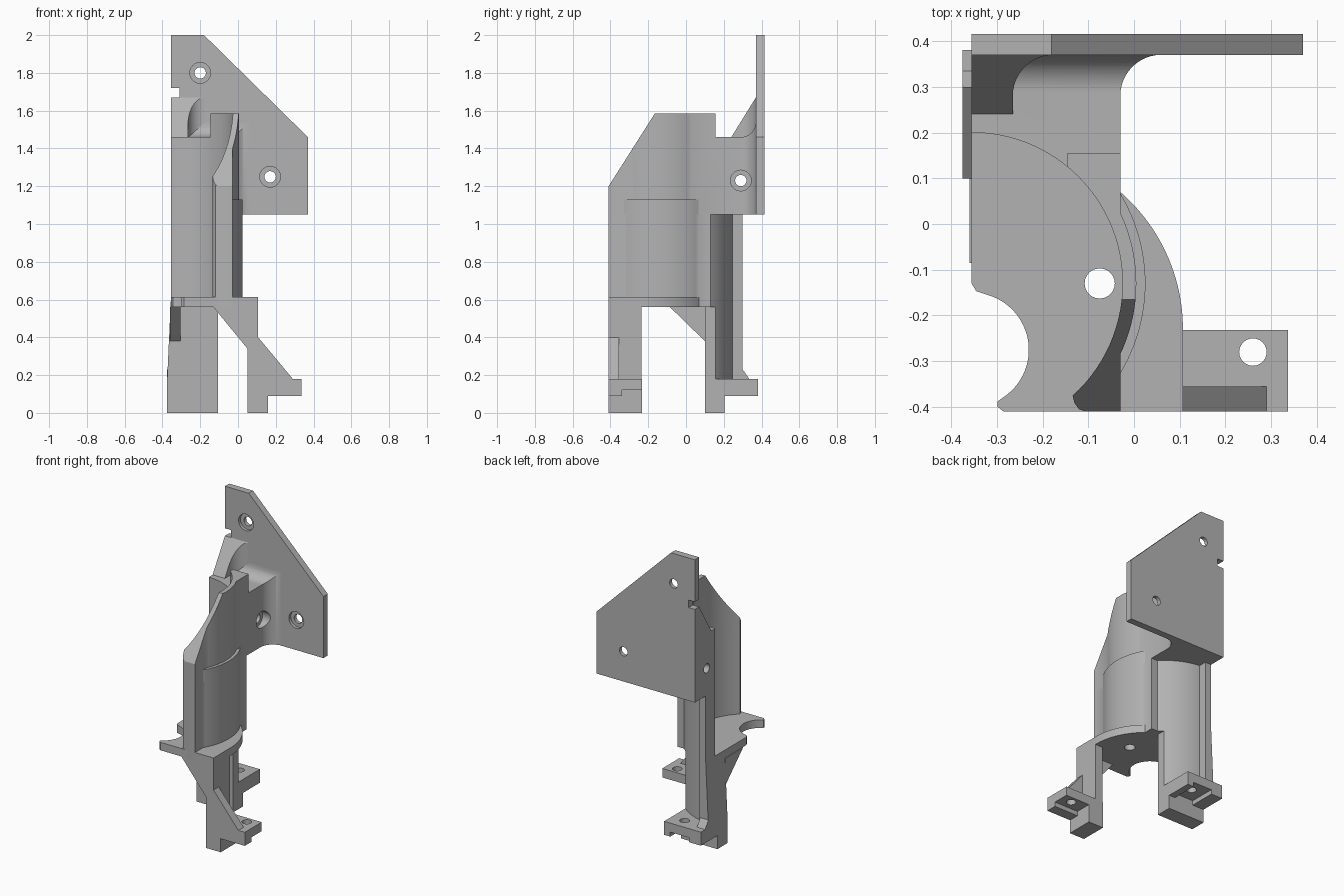
import bpy, bmesh, math
from mathutils import Vector

cube = bpy.data.objects.get("Cube")
if cube:
    bpy.data.objects.remove(cube, do_unlink=True)

grey = bpy.data.materials.new("plain grey")
grey.use_nodes = True
color = (0.45, 0.45, 0.45, 1)
grey.diffuse_color = color
grey.node_tree.nodes["Principled BSDF"].inputs["Base Color"].default_value = color

AXES = {"x": lambda a, b, c: (c, a, b),
        "y": lambda a, b, c: (a, c, b),
        "z": lambda a, b, c: (a, b, c)}


def arc(cx, cy, r, start, end, n=24):
    """Points on an arc, angles in degrees."""
    angles = [math.radians(start + (end - start) * i / n) for i in range(n + 1)]
    return [(cx + r * math.cos(t), cy + r * math.sin(t)) for t in angles]


def prism(name, axis, outline, low, high):
    """Extrude a 2D outline along an axis."""
    bm = bmesh.new()
    base = bm.faces.new([bm.verts.new(AXES[axis](a, b, low)) for a, b in outline])
    grown = bmesh.ops.extrude_face_region(bm, geom=[base])
    shift = Vector(AXES[axis](0, 0, high - low))
    bmesh.ops.translate(bm, vec=shift,
                        verts=[v for v in grown["geom"] if isinstance(v, bmesh.types.BMVert)])
    bmesh.ops.recalc_face_normals(bm, faces=bm.faces)
    mesh = bpy.data.meshes.new(name)
    bm.to_mesh(mesh)
    bm.free()
    mesh.materials.append(grey)
    obj = bpy.data.objects.new(name, mesh)
    bpy.context.collection.objects.link(obj)
    return obj


def box(name, x, y, z):
    return prism(name, "z", [(x[0], y[0]), (x[1], y[0]), (x[1], y[1]), (x[0], y[1])], *z)


def rod(axis, a, b, r, low, high):
    return prism("cutter", axis, arc(a, b, r, 0, 345, 23), low, high)


def combine(obj, others, operation="DIFFERENCE"):
    """Apply booleans and remove the helper solids."""
    for other in others:
        mod = obj.modifiers.new("cut", "BOOLEAN")
        mod.operation, mod.solver, mod.object = operation, "EXACT", other
        bpy.context.view_layer.update()
        mesh = bpy.data.meshes.new_from_object(
            obj.evaluated_get(bpy.context.evaluated_depsgraph_get()))
        obj.modifiers.clear()
        obj.data = mesh
        bpy.data.objects.remove(other, do_unlink=True)
    return obj


# Shared cavity cylinder: centre and radii
CX, CY, INNER, UPPER, LOWER = -0.355, -0.13, 0.33, 0.36, 0.38
SIDE, FRONT = -0.03, -0.41
cavity = arc(CX, CY, INNER, 90, -48, 40)
lip = [(-0.13, -0.392), (-0.12, -0.405), (-0.105, FRONT), (SIDE, FRONT)]


def bulge(r):
    """Outer shell where it swells past the flat side."""
    t = math.degrees(math.acos((SIDE - CX) / r))
    return arc(CX, CY, r, -t, t)


# Back plate with notch and two counterbored screw holes
plate = prism("back_plate", "y", [
    (-0.355, 1.05), (0.37, 1.05), (0.37, 1.46), (-0.18, 2), (-0.355, 2),
    (-0.355, 1.72), (-0.31, 1.72), (-0.31, 1.67), (-0.355, 1.67)], 0.37, 0.415)
for x, z in ((-0.2, 1.8), (0.17, 1.25)):
    combine(plate, [rod("y", x, z, 0.03, 0.3, 0.5), rod("y", x, z, 0.055, 0.3, 0.39)])

# Upper body, blended into the plate
fillet = arc(0.06, 0.28, 0.09, 180, 90, 12)
upper = prism("upper_body", "z",
              cavity + lip + bulge(UPPER) + fillet + [(-0.355, 0.37)], 1.05, 1.585)
combine(upper, [
    prism("cutter", "x", [(-0.165, 1.585), (-0.165, 1.7), (-0.6, 1.7), (-0.6, 0.9014)], -1, 1),
    prism("cutter", "x", [(0.155, 1.7), (0.155, 1.46)]
          + arc(0.29, 1.54, 0.08, -90, 0, 12) + [(0.37, 1.7)], -1, 1),
    box("cutter", (-0.5, -0.145), (-0.1, 0.2), (1.46, 1.7)),
    rod("x", 0.29, 1.23, 0.03, -0.5, 0.2),
    rod("x", 0.29, 1.23, 0.055, -0.06, 0.2)])

# Curved gusset between body and plate
gusset = prism("plate_gusset", "z", [(-0.355, 0.37), (-0.355, 0.24), (-0.265, 0.24)]
               + arc(-0.175, 0.28, 0.09, 180, 90, 12), 1.46, 1.67)
combine(gusset, [prism("cutter", "x", [(0.24, 1.46), (0.37, 1.67), (0.37, 1.8), (0.1, 1.8),
                                       (0.1, 1.46)], -1, 1)])

# Lower wall with a square rib, thin curved back and corner post
back_wall = arc(CX, CY, LOWER, 43, 83.2) + [(-0.31, 0.3), (-0.355, 0.3)]
prism("lower_wall", "z",
      cavity + lip + bulge(LOWER) + [(SIDE, 0.13)] + back_wall, 0.56, 1.05)
prism("wall_band", "z", bulge(LOWER) + bulge(INNER + 0.005)[::-1], 1.05, 1.13)

# Shelf with round cutout and hole
shelf = prism("shelf", "z", arc(CX, CY, INNER + 0.01, 90, 42)
              + [(SIDE, 0.075)] + arc(-0.29, -0.23, 0.397, 49, 0)
              + [(0.107, FRONT), (-0.285, FRONT), (-0.298, -0.4), (-0.298, -0.388)]
              + arc(-0.355, -0.275, 0.125, -58, 75)
              + [(-0.345, -0.147), (-0.355, -0.13)], 0.56, 0.613)
combine(shelf, [rod("z", -0.075, -0.13, 0.033, 0.4, 0.8)])

# Front leg, foot and braces
box("front_leg", (0.05, 0.107), (FRONT, -0.235), (0.18, 0.56))
foot = prism("front_foot", "y", [(0.05, 0), (0.16, 0), (0.16, 0.09), (0.337, 0.09),
                                 (0.337, 0.18), (0.05, 0.18)], FRONT, -0.232)
combine(foot, [rod("z", 0.26, -0.28, 0.03, -0.1, 0.4),
               box("cutter", (0.16, 0.4), (-0.34, -0.1), (0.05, 0.12))])
prism("front_foot_brace", "y", [(0.107, 0.18), (0.29, 0.18), (0.107, 0.4)], FRONT, -0.355)
prism("front_shelf_brace", "y", [(-0.13, 0.56), (0.05, 0.34), (0.05, 0.56)], FRONT, -0.355)

# Back leg, tapering on its outer side
leg = prism("back_leg", "z", [(-0.375, 0.1), (-0.105, 0.1)]
            + arc(CX, CY, LOWER, 48.9, 83.2) + [(-0.31, 0.3), (-0.375, 0.3)], 0.18, 0.613)
for v in leg.data.vertices:
    if v.co.x < -0.36 and v.co.z > 0.5:
        v.co.x = -0.355
foot = prism("back_foot", "x", [(0.1, 0), (0.205, 0), (0.205, 0.09), (0.38, 0.09),
                                (0.38, 0.18), (0.1, 0.18)], -0.375, -0.105)
combine(foot, [rod("z", -0.2, 0.3, 0.03, -0.1, 0.4),
               box("cutter", (-0.29, -0.15), (0.205, 0.5), (0.05, 0.12))])
prism("back_foot_brace", "x", [(0.3, 0.18), (0.335, 0.18), (0.3, 0.23)], -0.375, -0.315)
prism("back_shelf_brace", "x", [(-0.085, 0.56), (0.1, 0.38), (0.1, 0.56)], -0.36, -0.305)

# Smooth the curved walls, keep the edges sharp
for obj in bpy.context.scene.objects:
    if obj.type == "MESH":
        bpy.ops.object.select_all(action="DESELECT")
        obj.select_set(True)
        bpy.context.view_layer.objects.active = obj
        bpy.ops.object.shade_smooth_by_angle(angle=math.radians(30))
